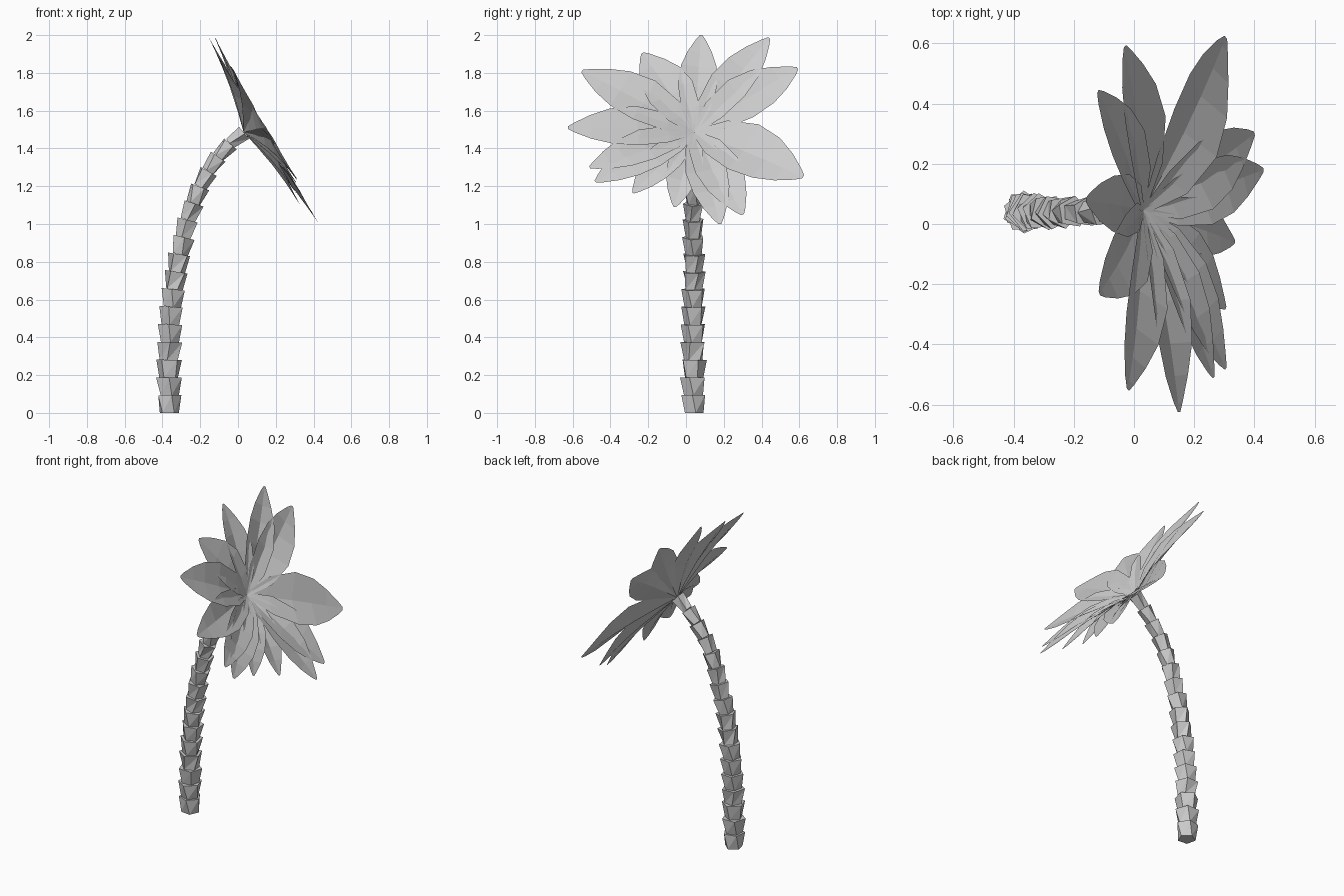
import bpy, bmesh, math, random
from mathutils import Vector

if "Cube" in bpy.data.objects:
    bpy.data.objects.remove(bpy.data.objects["Cube"])

random.seed(4)


def finish(name, bm):
    me = bpy.data.meshes.new(name)
    bm.to_mesh(me)
    bm.free()
    ob = bpy.data.objects.new(name, me)
    bpy.context.collection.objects.link(ob)
    return ob


# Trunk path in x and z, resampled by arc length
PATH = [(-0.365, 0), (-0.366, 0.2), (-0.361, 0.42), (-0.345, 0.62), (-0.312, 0.83),
        (-0.262, 1.03), (-0.212, 1.18), (-0.14, 1.31), (-0.06, 1.41), (0.03, 1.485)]
Y0 = 0.04


def along(s):
    pts = [Vector((x, Y0, z)) for x, z in PATH]
    lens = [(b - a).length for a, b in zip(pts, pts[1:])]
    d = s * sum(lens)
    for a, b, l in zip(pts, pts[1:], lens):
        if d <= l + 1e-6:
            return a.lerp(b, d / l)
        d -= l
    return pts[-1]


# Trunk: stacked five-sided twisted cups, each flaring toward its top
bm = bmesh.new()
N, SIDES = 17, 5
for i in range(N):
    a, b = along(i / N), along((i + 1) / N)
    axis = (b - a).normalized()
    side = Vector((0, 1, 0))
    out = side.cross(axis)
    k = 1 - 0.38 * (i / (N - 1)) ** 1.5
    turn = random.uniform(0, math.tau)
    twist = random.uniform(-0.4, 0.4)
    rings = []
    for p, r, w in ((a, 0.053 * k, 0), (b, 0.072 * k if i else 0.066, twist)):
        ring = []
        for j in range(SIDES):
            t = turn + w + j * math.tau / SIDES
            v = p + r * (out * math.cos(t) + side * math.sin(t))
            v.z = max(v.z, 0)
            ring.append(bm.verts.new(v))
        rings.append(ring)
    lo, hi = rings
    for j in range(SIDES):
        n = (j + 1) % SIDES
        bm.faces.new((lo[j], lo[n], hi[n]))
        bm.faces.new((lo[j], hi[n], hi[j]))
    bm.faces.new(lo[::-1])
    bm.faces.new(hi)
bmesh.ops.recalc_face_normals(bm, faces=bm.faces)
finish("trunk", bm)

# Fronds: sheets folded up along the midrib, spreading from a hub to a tilted plane
HUB = Vector((0.03, 0.045, 1.485))
NORMAL = Vector((0.861, 0, 0.508))
# (distance along the frond, width factor)
OUTLINE = [(0.0, 0.12), (0.2, 0.8), (0.45, 1.1), (0.66, 0.98), (0.82, 0.66), (0.95, 0.27), (1.0, 0.07)]


def frond(index, x, y, z, half):
    run = Vector((x, y, z)) - HUB
    side = NORMAL.cross(run).normalized()
    bm = bmesh.new()
    rows = []
    for t, w in OUTLINE:
        mid = HUB + run * t + NORMAL * 0.015 * math.sin(math.pi * t)
        lift = 0.35 * (1 - t ** 2)
        rows.append([bm.verts.new(mid + side * s * w * half + NORMAL * abs(s) * w * half * lift)
                     for s in (-1, 0, 1)])
    for r0, r1 in zip(rows, rows[1:]):
        for c in (0, 1):
            bm.faces.new((r0[c], r1[c], r1[c + 1], r0[c + 1]))
    bm.normal_update()
    for f in bm.faces:
        if f.normal.dot(NORMAL) < 0:
            f.normal_flip()
    finish(f"frond_{index}", bm)


# Tip position and half width of each frond
FRONDS = [(-0.16, 0.08, 2.0, 0.095), (-0.12, 0.44, 1.985, 0.10), (-0.03, 0.59, 1.825, 0.12),
          (0.305, 0.62, 1.25, 0.145), (0.40, 0.30, 1.05, 0.11), (0.43, 0.18, 1.0, 0.10),
          (0.335, -0.06, 1.09, 0.085), (0.305, -0.28, 1.165, 0.085), (0.305, -0.48, 1.225, 0.10),
          (0.265, -0.51, 1.30, 0.09), (0.15, -0.625, 1.51, 0.11), (-0.02, -0.55, 1.81, 0.12),
          (-0.115, -0.23, 1.905, 0.12)]
for i, f in enumerate(FRONDS, 1):
    frond(i, *f)
